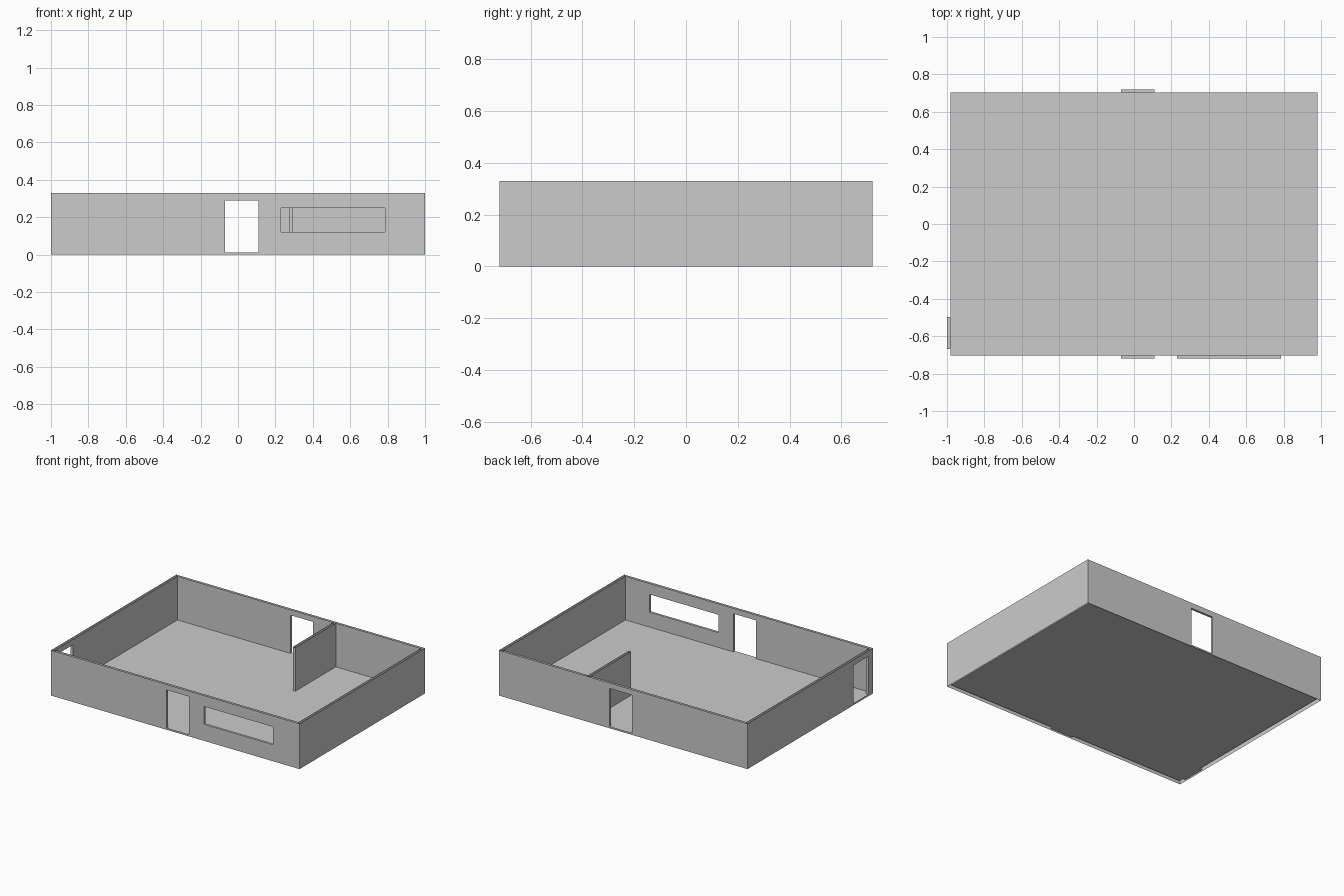
import bpy
import bmesh
from mathutils import Vector

cube = bpy.data.objects.get("Cube")
if cube:
    bpy.data.objects.remove(cube, do_unlink=True)

# One plain colour
grey = bpy.data.materials.new("plain_grey")
grey.use_nodes = True
colour = (0.6, 0.6, 0.6, 1)
grey.diffuse_color = colour
grey.node_tree.nodes["Principled BSDF"].inputs["Base Color"].default_value = colour

# Main sizes
OUT_X, OUT_Y = 1.0, 0.72
IN_X, IN_Y = 0.98, 0.703
TOP, FLOOR = 0.33, 0.012
PART_L, PART_R, PART_END = 0.275, 0.295, 0.237
DOOR_TOP = 0.29

# Openings: name, wall axis (0 = x wall, 1 = y wall), side, start, end, bottom, top
OPENINGS = [
    ("front_door", 1, -1, -0.07, 0.11, FLOOR, DOOR_TOP),
    ("front_window", 1, -1, 0.23, 0.785, 0.12, 0.25),
    ("back_door", 1, 1, -0.07, 0.11, FLOOR, DOOR_TOP),
    ("side_door", 0, -1, -0.667, -0.497, FLOOR, DOOR_TOP),
]


def finish(name, bm):
    bmesh.ops.remove_doubles(bm, verts=bm.verts, dist=0.0001)
    mesh = bpy.data.meshes.new(name)
    bm.to_mesh(mesh)
    bm.free()
    mesh.materials.append(grey)
    bpy.context.scene.collection.objects.link(bpy.data.objects.new(name, mesh))


def add_face(bm, points):
    return bm.faces.new([bm.verts.new(p) for p in points])


def wall_sheet(bm, p, q, base, limits, flip):
    """Upright sheet from p to q, leaving out the openings that lie on it."""
    axis = 0 if abs(p[0] - q[0]) < 1e-5 else 1
    run = 1 - axis
    holes = [o[3:] for o in OPENINGS
             if o[1] == axis and abs(p[axis] - o[2] * limits[axis]) < 1e-5
             and min(p[run], q[run]) <= o[3] and o[4] <= max(p[run], q[run])]
    ts = sorted({p[run], q[run], *(v for h in holes for v in h[:2])})
    zs = sorted({base, TOP, *(v for h in holes for v in h[2:])})
    backwards = (q[run] < p[run]) != flip
    for a, b in zip(ts, ts[1:]):
        for low, high in zip(zs, zs[1:]):
            t, z = (a + b) / 2, (low + high) / 2
            if any(h[0] < t < h[1] and h[2] < z < h[3] for h in holes):
                continue
            corners = []
            for s, height in ((a, low), (b, low), (b, high), (a, high)):
                point = [0, 0, height]
                point[axis], point[run] = p[axis], s
                corners.append(point)
            add_face(bm, corners[::-1] if backwards else corners)


def wall_loop(name, outline, base, limits, flip):
    bm = bmesh.new()
    for p, q in zip(outline, outline[1:] + outline[:1]):
        wall_sheet(bm, p, q, base, limits, flip)
    finish(name, bm)


# Outer skin of the walls
outer = [(-OUT_X, -OUT_Y), (OUT_X, -OUT_Y), (OUT_X, OUT_Y), (-OUT_X, OUT_Y)]
wall_loop("outer_walls", outer, 0, (OUT_X, OUT_Y), False)

# Inner skin, wrapping around the hollow partition; open along the top
inner = [(-IN_X, -IN_Y), (IN_X, -IN_Y), (IN_X, IN_Y), (PART_R, IN_Y),
         (PART_R, PART_END), (PART_L, PART_END), (PART_L, IN_Y), (-IN_X, IN_Y)]
wall_loop("inner_walls_and_partition", inner, FLOOR, (IN_X, IN_Y), True)

# Floor follows the inner outline
bm = bmesh.new()
add_face(bm, [(x, y, FLOOR) for x, y in inner])
bmesh.ops.triangulate(bm, faces=bm.faces[:])
finish("floor", bm)

# Linings of the door and window openings
for name, axis, side, start, end, low, high in OPENINGS:
    bm = bmesh.new()
    depths = (side * (IN_X, IN_Y)[axis], side * (OUT_X, OUT_Y)[axis])
    centre = Vector((0, 0, (low + high) / 2))
    centre[axis], centre[1 - axis] = sum(depths) / 2, (start + end) / 2
    ring = [(start, low), (end, low), (end, high), (start, high)]
    for first, second in zip(ring, ring[1:] + ring[:1]):
        corners = []
        for (t, z), d in ((first, depths[0]), (second, depths[0]),
                          (second, depths[1]), (first, depths[1])):
            point = [0, 0, z]
            point[axis], point[1 - axis] = d, t
            corners.append(point)
        face = add_face(bm, corners)
        face.normal_update()
        if face.normal.dot(centre - face.calc_center_median()) < 0:
            face.normal_flip()
    finish(name + "_lining", bm)
